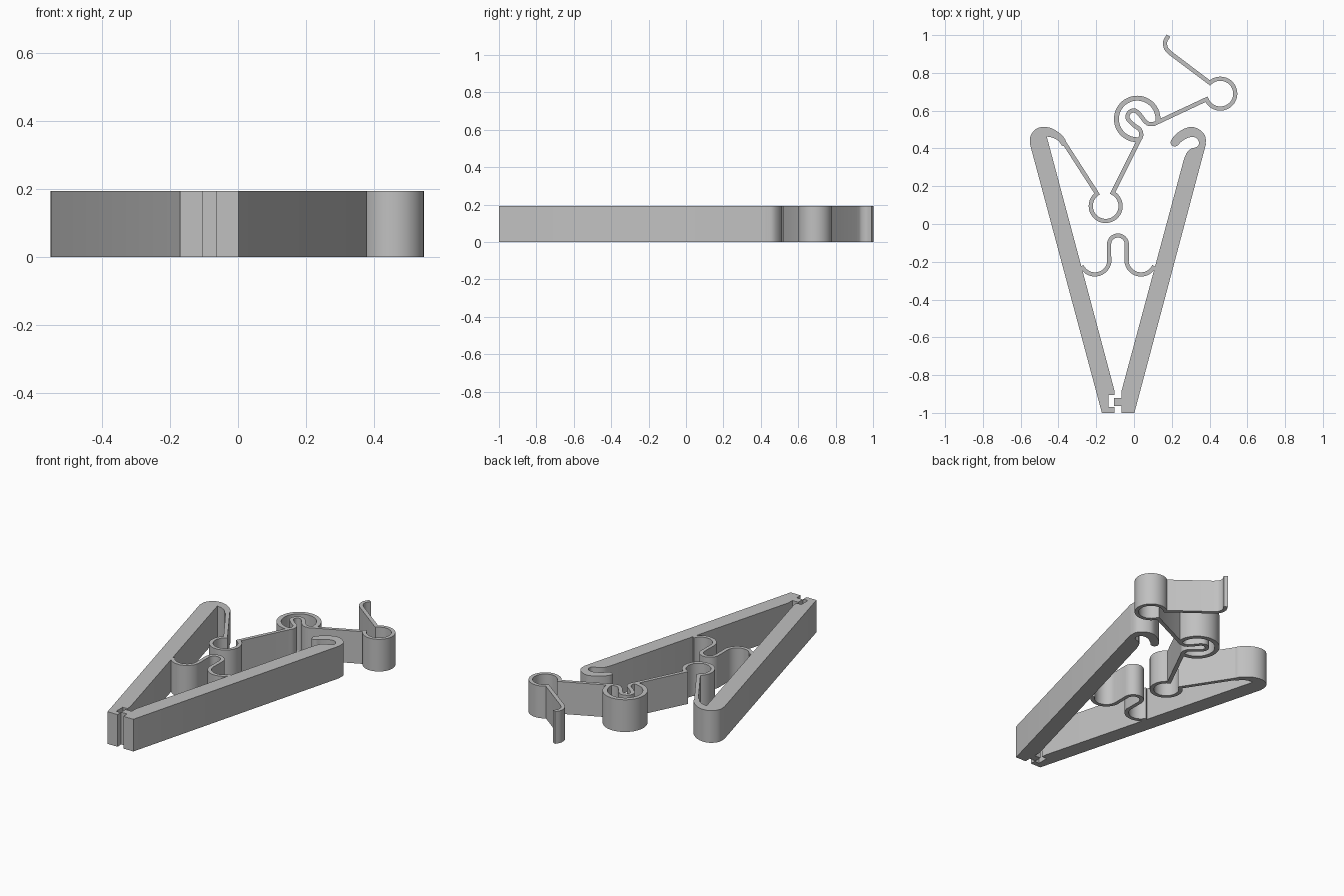
import bpy, bmesh, math
from mathutils import Vector

if "Cube" in bpy.data.objects:
    bpy.data.objects.remove(bpy.data.objects["Cube"])

H = 0.194      # height of the whole clip
W = 0.022      # thickness of the thin strands

grey = bpy.data.materials.new("grey")
grey.diffuse_color = (0.53, 0.53, 0.53, 1)
grey.use_nodes = True
grey.node_tree.nodes["Principled BSDF"].inputs["Base Color"].default_value = grey.diffuse_color


def spline(pts, n=5):
    """Smooth curve through the given points."""
    p = [Vector(q) for q in pts]
    p = [2 * p[0] - p[1]] + p + [2 * p[-1] - p[-2]]
    out = []
    for i in range(1, len(p) - 2):
        a, b, c, d = p[i - 1:i + 3]
        for k in range(n):
            t = k / n
            out.append(0.5 * (2 * b + (c - a) * t + (2 * a - 5 * b + 4 * c - d) * t * t
                              + (3 * b - a - 3 * c + d) * t ** 3))
    return out + [p[-2]]


def arc(cx, cy, r, a0, a1, n=32):
    return [Vector((cx + r * math.cos(math.radians(a0 + (a1 - a0) * i / n)),
                    cy + r * math.sin(math.radians(a0 + (a1 - a0) * i / n))))
            for i in range(n + 1)]


def finish(name, bm):
    """Raise flat faces to the clip height and make an object."""
    geo = bmesh.ops.extrude_face_region(bm, geom=bm.faces[:])["geom"]
    bmesh.ops.translate(bm, vec=(0, 0, H),
                        verts=[v for v in geo if isinstance(v, bmesh.types.BMVert)])
    bmesh.ops.recalc_face_normals(bm, faces=bm.faces[:])
    me = bpy.data.meshes.new(name)
    bm.to_mesh(me)
    bm.free()
    me.materials.append(grey)
    ob = bpy.data.objects.new(name, me)
    bpy.context.collection.objects.link(ob)
    bpy.ops.object.select_all(action='DESELECT')
    ob.select_set(True)
    bpy.context.view_layer.objects.active = ob
    bpy.ops.object.shade_smooth_by_angle(angle=math.radians(32))


def plate(name, outline):
    bm = bmesh.new()
    bm.faces.new([bm.verts.new((p[0], p[1], 0)) for p in outline])
    finish(name, bm)


def ribbon(name, path, width=W):
    """Strand of even thickness along a path, with mitred corners."""
    path = [Vector(p) for p in path]
    bm = bmesh.new()
    rows = []
    for i, p in enumerate(path):
        d0 = (p - path[i - 1]).normalized() if i else None
        d1 = (path[i + 1] - p).normalized() if i < len(path) - 1 else d0
        d0 = d0 or d1
        n0, n1 = Vector((-d0.y, d0.x)), Vector((-d1.y, d1.x))
        m = (n0 + n1).normalized()
        m *= width / 2 / max(m.dot(n1), 0.6)
        rows.append([bm.verts.new((*(p + s * m), 0)) for s in (1, -1)])
    for a, b in zip(rows, rows[1:]):
        bm.faces.new((a[0], a[1], b[1], b[0]))
    finish(name, bm)


# Left arm: closed hook at the top, slotted jaw at the bottom
left = [(-0.17, -1)]
left += spline([(-0.55, 0.42), (-0.548, 0.465), (-0.52, 0.502), (-0.48, 0.514),
                (-0.435, 0.506), (-0.393, 0.48), (-0.367, 0.452), (-0.36, 0.427),
                (-0.378, 0.413), (-0.40, 0.44), (-0.432, 0.457), (-0.462, 0.463)])
left += [(-0.104, -0.88), (-0.104, -0.905), (-0.135, -0.905), (-0.135, -0.968),
         (-0.104, -0.968), (-0.104, -1)]
plate("left_arm", left)

# Right arm: open hook at the top, tongue jaw at the bottom
right = [(0.002, -1)]
right += spline([(0.38, 0.42), (0.377, 0.465), (0.35, 0.497), (0.31, 0.514),
                 (0.275, 0.508), (0.238, 0.488), (0.208, 0.46), (0.194, 0.434),
                 (0.203, 0.414), (0.227, 0.413), (0.25, 0.435), (0.287, 0.457),
                 (0.322, 0.459), (0.342, 0.44), (0.342, 0.418), (0.325, 0.405),
                 (0.303, 0.399), (0.28, 0.378), (0.264, 0.342)])
right += [(-0.065, -0.88), (-0.065, -0.92), (-0.105, -0.92), (-0.105, -0.963),
          (-0.065, -0.963), (-0.065, -1)]
plate("right_arm", right)

# Bridge between the arms: two sagging loops and a central arch
half = arc(-0.207, -0.19, 0.077, 205, 350, 18)
half += arc(-0.085, -0.108, 0.047, 180, 90, 12)
mirror = [Vector((-0.17 - p.x, p.y)) for p in reversed(half[:-1])]
ribbon("spring_bridge", half + mirror)

# Long spring strand: lower loop, curl, outer loop, end hook
strand = [(-0.368, 0.428)]
strand += arc(-0.15, 0.095, 0.079, 125, 422)
strand += spline([(0.022, 0.435), (0.038, 0.468), (0.03, 0.500), (-0.005, 0.527),
                  (-0.034, 0.560), (-0.026, 0.590), (0.0, 0.601), (0.025, 0.586),
                  (0.055, 0.548), (0.078, 0.530), (0.106, 0.530)])
strand += arc(0.457, 0.69, 0.079, 202, 494)
strand += spline([(0.192, 0.905), (0.17, 0.93), (0.165, 0.965), (0.182, 0.997)])
ribbon("spring_strand", strand)

# Ring around the curl
ribbon("curl_ring", arc(0.017, 0.556, 0.11, -6, 276, 44), 0.026)
